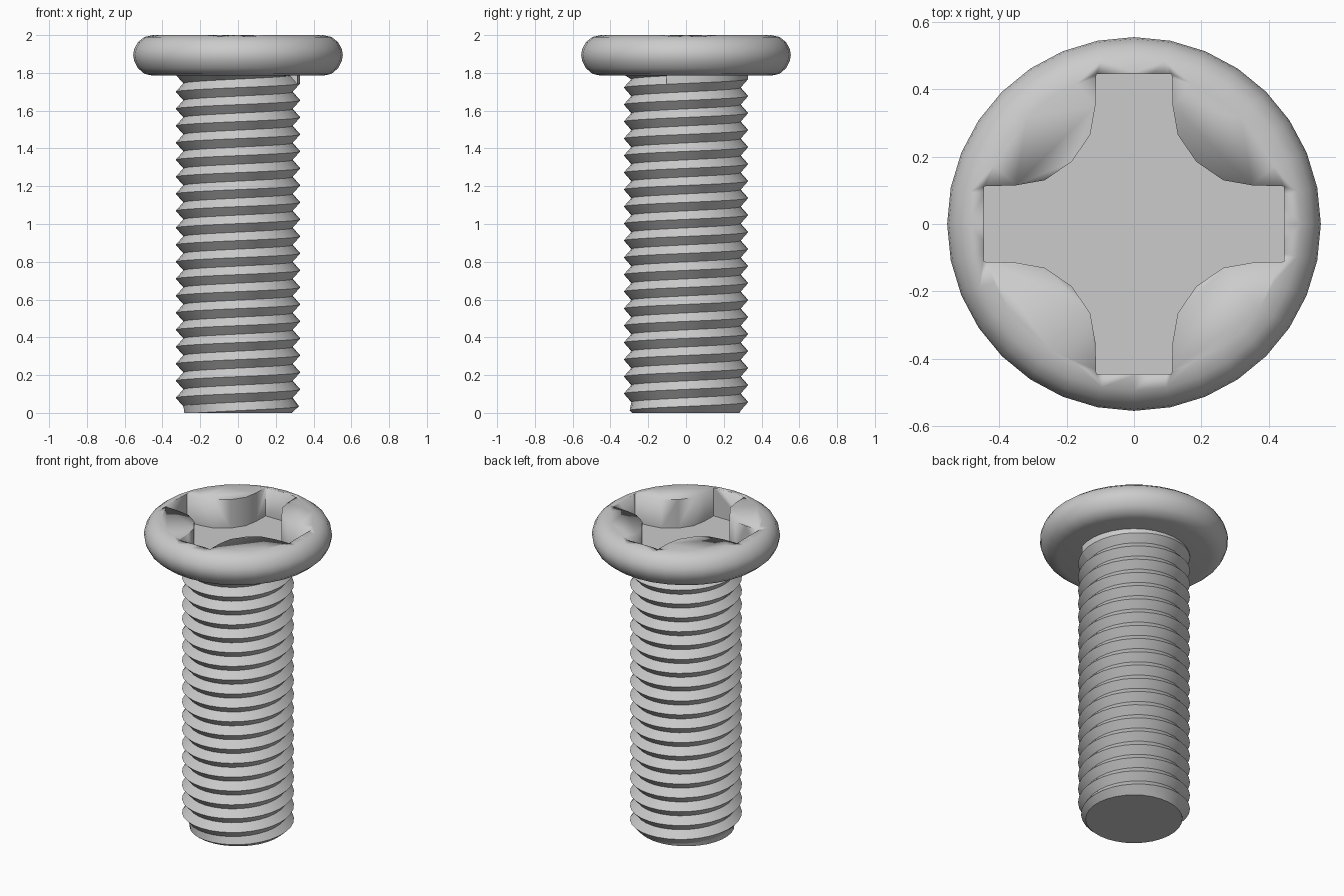
import bpy, bmesh, math

cube = bpy.data.objects.get("Cube")
if cube:
    bpy.data.objects.remove(cube, do_unlink=True)

steel = bpy.data.materials.new("grey_steel")
steel.use_nodes = True
GREY = (0.6, 0.6, 0.6, 1)
steel.diffuse_color = GREY
steel.node_tree.nodes["Principled BSDF"].inputs["Base Color"].default_value = GREY

HEAD_Z = 1.785
PITCH, TURNS = 0.09, 20
CREST, ROOT, TIP = 0.33, 0.29, 0.285


def finish(name, bm, angle=35):
    bmesh.ops.remove_doubles(bm, verts=bm.verts, dist=0.0005)
    bmesh.ops.recalc_face_normals(bm, faces=bm.faces)
    mesh = bpy.data.meshes.new(name)
    bm.to_mesh(mesh)
    bm.free()
    mesh.materials.append(steel)
    obj = bpy.data.objects.new(name, mesh)
    bpy.context.collection.objects.link(obj)
    bpy.ops.object.select_all(action='DESELECT')
    obj.select_set(True)
    bpy.context.view_layer.objects.active = obj
    bpy.ops.object.shade_smooth_by_angle(angle=math.radians(angle))
    return obj


def loft(bm, columns):
    """Skin neighbouring columns of vertices."""
    for a, b in zip(columns, columns[1:]):
        for i in range(len(a) - 1):
            bm.faces.new((a[i], b[i], b[i + 1], a[i + 1]))


def polar(bm, r, angle, z):
    return bm.verts.new((r * math.cos(angle), r * math.sin(angle), z))


# Head: rounded disc turned from a profile
bm = bmesh.new()
profile = [(0.45, HEAD_Z), (0.495, 1.795), (0.53, 1.825), (0.55, 1.865), (0.555, 1.895),
           (0.55, 1.925), (0.53, 1.963), (0.495, 1.99), (0.45, 2.0)]
SIDES = 32
columns = [[polar(bm, r, math.tau * i / SIDES, z) for r, z in profile] for i in range(SIDES)]
loft(bm, columns + columns[:1])
bm.faces.new([c[0] for c in columns])
bm.faces.new([c[-1] for c in columns])
head = finish("head", bm)

# Cross recess: one quarter outline repeated, then cut out of the head
bm = bmesh.new()
quarter = [(0.445, -0.112), (0.445, 0.112), (0.35, 0.115), (0.265, 0.13),
           (0.185, 0.185), (0.13, 0.265), (0.115, 0.35)]
outline = []
for q in range(4):
    c, s = round(math.cos(q * math.pi / 2)), round(math.sin(q * math.pi / 2))
    outline += [bm.verts.new((x * c - y * s, x * s + y * c, 1.815)) for x, y in quarter]
floor = bm.faces.new(outline)
raised = bmesh.ops.extrude_face_region(bm, geom=[floor])["geom"]
bmesh.ops.translate(bm, vec=(0, 0, 0.3),
                    verts=[v for v in raised if isinstance(v, bmesh.types.BMVert)])
cutter = finish("recess_cutter", bm)
cutter.hide_render = True

cut = head.modifiers.new("cross_recess", 'BOOLEAN')
cut.operation = 'DIFFERENCE'
cut.solver = 'EXACT'
cut.object = cutter
bpy.context.view_layer.objects.active = head
bpy.ops.object.modifier_apply(modifier=cut.name)
bpy.data.objects.remove(cutter, do_unlink=True)

# Threaded shank: each column is a zigzag lifted by one pitch per turn
bm = bmesh.new()
STEPS = 32
START = math.radians(-18)
columns = []
for i in range(STEPS + 1):
    turn = i / STEPS
    angle = START + math.tau * turn
    column = [polar(bm, TIP, angle, 0)]
    for k in range(-1, TURNS):
        crest_z = 0.03 + PITCH * (k + turn)
        for r, z in ((CREST, crest_z), (ROOT, crest_z + PITCH / 2)):
            if k == TURNS - 1 and r == ROOT:
                r = CREST          # plain collar where the thread runs out
                z = HEAD_Z + 0.005
            z = min(max(z, 0), HEAD_Z + 0.005)
            r = min(r, TIP + z * 1.1)    # chamfered tip
            column.append(polar(bm, r, angle, z))
    columns.append(column)
loft(bm, columns)
bm.faces.new([c[0] for c in columns[:-1]])
# Steps closing the two ends of the helix
bm.faces.new(columns[0][-3:] + [columns[-1][-3]])
bm.faces.new(columns[0][:4] + columns[-1][1:2])
finish("threaded_shank", bm, 25)
